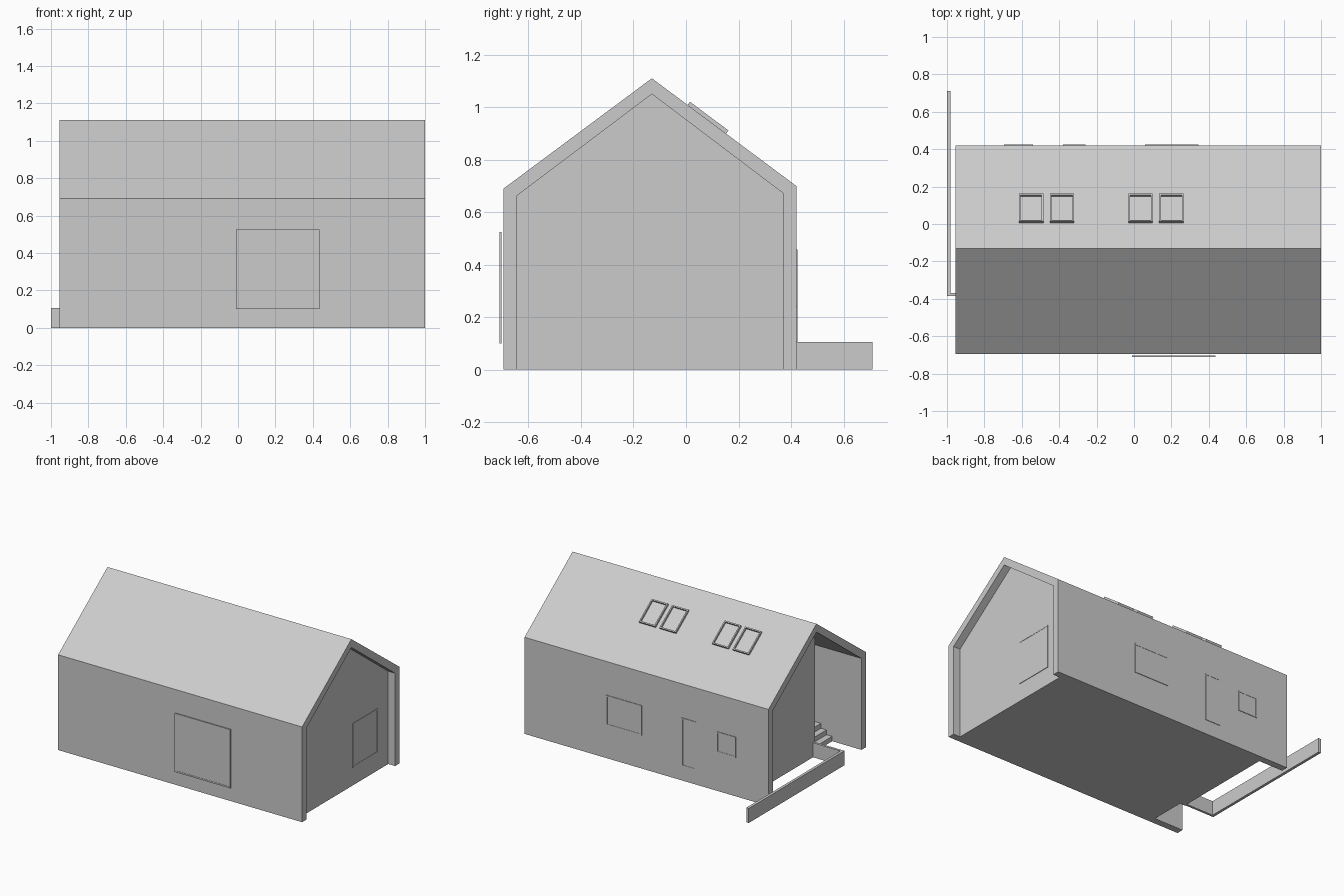
import bpy, bmesh
from mathutils import Matrix, Vector

if "Cube" in bpy.data.objects:
    bpy.data.objects.remove(bpy.data.objects["Cube"])


def finish(name, bm):
    bmesh.ops.recalc_face_normals(bm, faces=bm.faces[:])
    mesh = bpy.data.meshes.new(name)
    bm.to_mesh(mesh)
    bm.free()
    obj = bpy.data.objects.new(name, mesh)
    bpy.context.collection.objects.link(obj)
    return obj


def add_box(bm, lo, hi, mat=Matrix()):
    lo, hi = Vector(lo), Vector(hi)
    m = mat @ Matrix.Translation((lo + hi) / 2) @ Matrix.Diagonal((*(hi - lo), 1))
    bmesh.ops.create_cube(bm, size=1, matrix=m)


def box(name, lo, hi):
    bm = bmesh.new()
    add_box(bm, lo, hi)
    return finish(name, bm)


def prism(name, profile, x0, x1):
    """Extrude a (y, z) profile along x."""
    bm = bmesh.new()
    face = bm.faces.new([bm.verts.new((x0, y, z)) for y, z in profile])
    ext = bmesh.ops.extrude_face_region(bm, geom=[face])
    verts = [v for v in ext["geom"] if isinstance(v, bmesh.types.BMVert)]
    bmesh.ops.translate(bm, verts=verts, vec=(x1 - x0, 0, 0))
    return finish(name, bm)


def window(name, origin, u, v, w, h, depth, glass, bar=0.01, mullions=()):
    """Frame of bars with a pane; origin is the lower corner, u x v points outward."""
    u, v = Vector(u).normalized(), Vector(v).normalized()
    mat = Matrix((u, v, u.cross(v))).transposed().to_4x4()
    mat.translation = origin
    bm = bmesh.new()
    for x in (0, w - bar, *mullions):
        add_box(bm, (x, 0, 0), (x + bar, h, depth), mat)
    for y in (0, h - bar):
        add_box(bm, (bar, y, 0), (w - bar, y + bar, depth), mat)
    add_box(bm, (bar, bar, 0), (w - bar, h - bar, glass), mat)
    return finish(name, bm)


# Outer shell: side walls and roof in one folded profile
prism("roof_and_wall_shell",
      [(-0.695, 0), (-0.695, 0.69), (-0.13, 1.11), (0.42, 0.70), (0.42, 0),
       (0.37, 0), (0.37, 0.672), (-0.13, 1.05), (-0.645, 0.662), (-0.645, 0)],
      -0.955, 1.0)

# Inner body with recessed gables and an entrance porch at the left front
PORCH_Y, PORCH_X = -0.39, -0.45
porch_top = 0.662 + (PORCH_Y + 0.645) * (1.05 - 0.662) / 0.515
prism("main_body",
      [(PORCH_Y, 0), (PORCH_Y, porch_top), (-0.13, 1.05), (0.37, 0.672), (0.37, 0)],
      -0.76, 0.945)
prism("body_behind_porch",
      [(-0.645, 0), (-0.645, 0.662), (PORCH_Y, porch_top), (PORCH_Y, 0)],
      PORCH_X, 0.945)

# Porch steps as one stepped solid
bm = bmesh.new()
for i in range(3):
    x1 = PORCH_X if i == 2 else -0.675 + 0.045 * i
    add_box(bm, (-0.72 + 0.045 * i, -0.645, 0), (x1, PORCH_Y, 0.035 * (i + 1)))
finish("porch_steps", bm)

# Front door at the back of the porch
window("entrance_door", (PORCH_X, -0.45, 0.105), (0, -1, 0), (0, 0, 1),
       0.13, 0.36, 0.006, 0.004)

# Low terrace wall with a return to the house
box("terrace_wall", (-1.0, -0.385, 0), (-0.98, 0.71, 0.105))
box("terrace_wall_return", (-0.98, -0.385, 0), (-0.76, -0.368, 0.105))

# Large sliding window on the front
window("front_sliding_window", (-0.01, -0.703, 0.10), (1, 0, 0), (0, 0, 1),
       0.445, 0.425, 0.007, 0.005, 0.01, (0.305,))

# Windows on the back wall: right x edge, sill z, width, height
for name, x, z, w, h in (("back_large_window", 0.345, 0.24, 0.285, 0.217),
                         ("back_narrow_window", -0.26, 0.105, 0.12, 0.35),
                         ("back_small_window", -0.54, 0.28, 0.155, 0.15)):
    window(name, (x, 0.419, z), (-1, 0, 0), (0, 0, 1), w, h, 0.005, 0.003)

# Window on the right gable
window("gable_window", (0.944, -0.04, 0.13), (0, 1, 0), (0, 0, 1),
       0.29, 0.32, 0.005, 0.003)

# Four skylights lying on the back roof slope
slope = Vector((0, -0.55, 0.41)).normalized()
low = Vector((0, 0.153, 1.11 - 0.283 * 0.41 / 0.55))
for i, x in enumerate((-0.485, -0.32, 0.10, 0.265)):
    window(f"skylight_{i + 1}", low + Vector((x, 0, 0)), (-1, 0, 0), slope,
           0.13, 0.183, 0.015, 0.002, 0.009)
